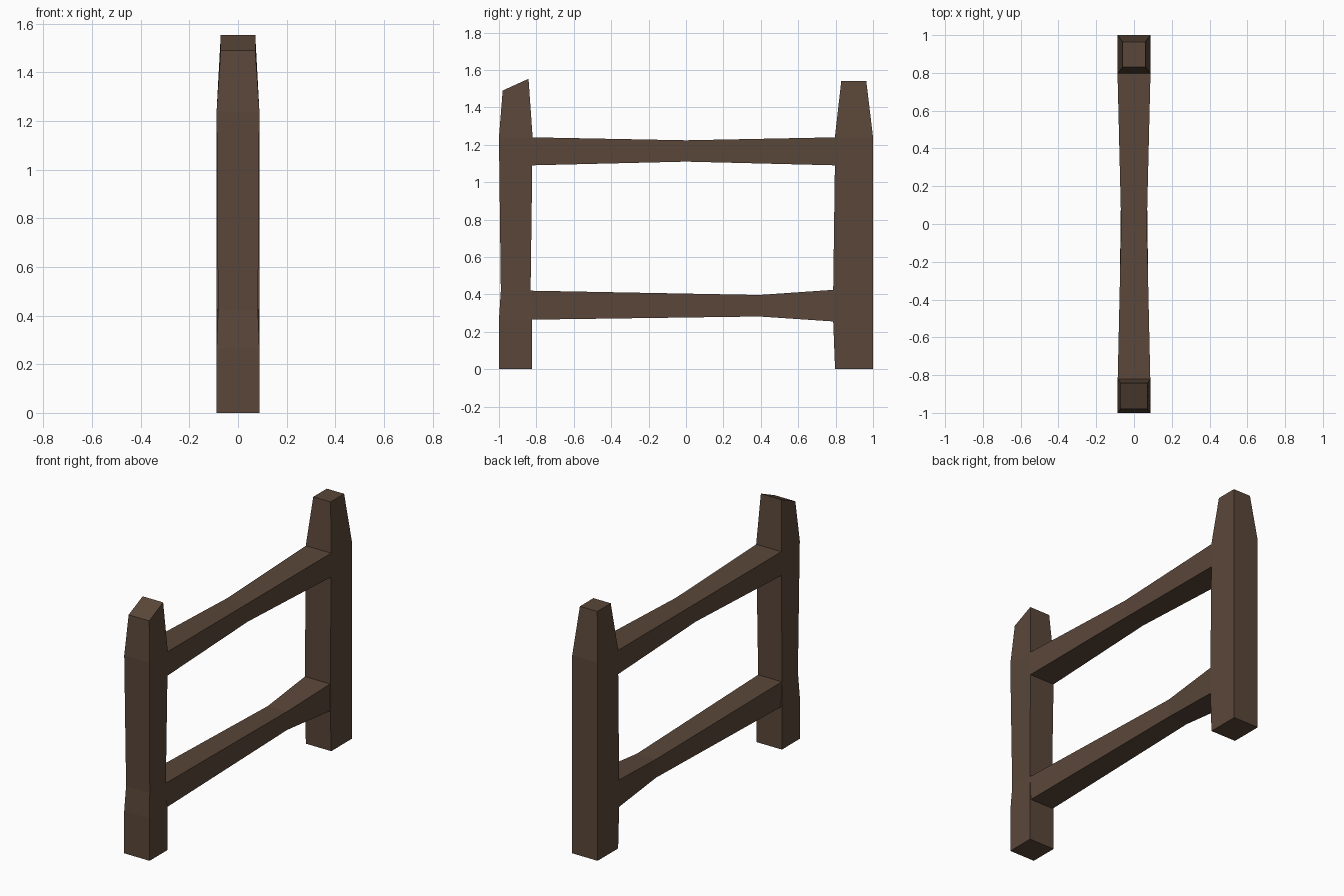
import bpy, bmesh

if "Cube" in bpy.data.objects:
    bpy.data.objects.remove(bpy.data.objects["Cube"])

wood = bpy.data.materials.new("dark_brown_wood")
wood.diffuse_color = (0.102, 0.062, 0.041, 1)
wood.use_nodes = True
wood.node_tree.nodes["Principled BSDF"].inputs["Base Color"].default_value = wood.diffuse_color


def loft(name, rings):
    """Bridge four-cornered rings into a closed solid."""
    bm = bmesh.new()
    loops = [[bm.verts.new(p) for p in ring] for ring in rings]
    bm.faces.new(loops[0])
    bm.faces.new(loops[-1])
    for a, b in zip(loops, loops[1:]):
        for i in range(4):
            j = (i + 1) % 4
            bm.faces.new((a[i], a[j], b[j], b[i]))
    bmesh.ops.recalc_face_normals(bm, faces=bm.faces)
    mesh = bpy.data.meshes.new(name)
    bm.to_mesh(mesh)
    bm.free()
    mesh.materials.append(wood)
    obj = bpy.data.objects.new(name, mesh)
    bpy.context.collection.objects.link(obj)
    return obj


def post(name, sections):
    # section: half width, y low, z there, y high, z there
    loft(name, [[(-w, y0, z0), (w, y0, z0), (w, y1, z1), (-w, y1, z1)]
                for w, y0, z0, y1, z1 in sections])


def rail(name, sections):
    # section: y, half width, z bottom, z top
    loft(name, [[(-w, y, z0), (w, y, z0), (w, y, z1), (-w, y, z1)]
                for y, w, z0, z1 in sections])


# Front post: slight waist above the lower rail, slanted top
post("front_post", [
    (0.088, -1.0, 0, -0.823, 0),
    (0.088, -1.0, 0.265, -0.823, 0.265),
    (0.082, -0.99, 0.42, -0.831, 0.42),
    (0.088, -1.0, 1.24, -0.82, 1.24),
    (0.071, -0.98, 1.49, -0.842, 1.553),
])

# Back post: straight outside, tapered flat top
post("back_post", [
    (0.088, 0.797, 0, 1.0, 0),
    (0.088, 0.787, 0.255, 1.0, 0.255),
    (0.088, 0.787, 0.425, 1.0, 0.425),
    (0.088, 0.796, 1.09, 1.0, 1.09),
    (0.088, 0.796, 1.24, 1.0, 1.24),
    (0.06, 0.83, 1.54, 0.964, 1.54),
])

# Rails: worn thinner along the span, ends let into the posts
rail("upper_rail", [
    (-0.83, 0.0865, 1.09, 1.24),
    (0.0, 0.068, 1.11, 1.224),
    (0.805, 0.0875, 1.09, 1.24),
])
rail("lower_rail", [
    (-0.835, 0.082, 0.265, 0.42),
    (0.39, 0.066, 0.282, 0.397),
    (0.795, 0.0875, 0.255, 0.425),
])
